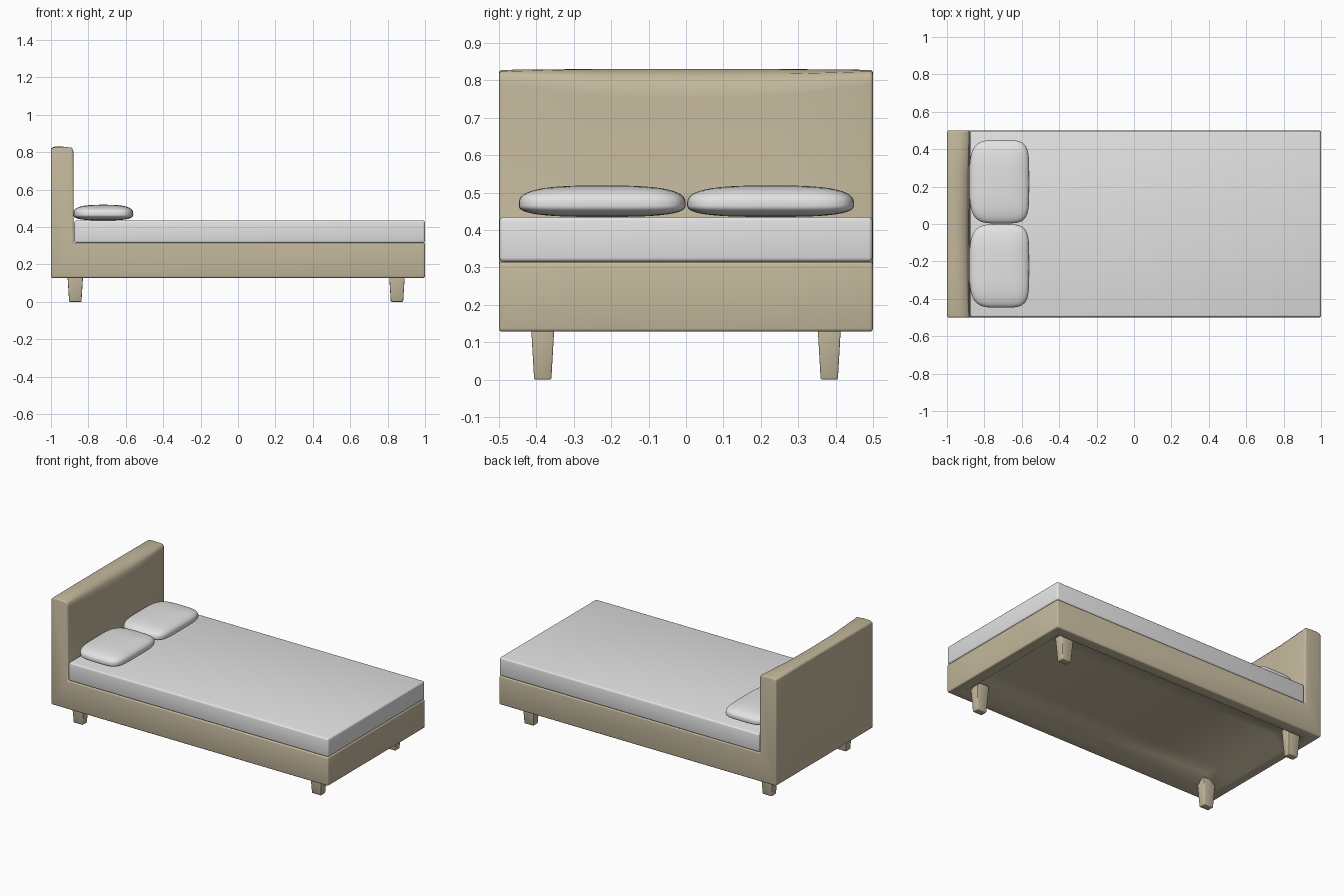
import bpy, bmesh, math

if "Cube" in bpy.data.objects:
    bpy.data.objects.remove(bpy.data.objects["Cube"])


def material(name, rgb):
    m = bpy.data.materials.new(name)
    m.diffuse_color = (*rgb, 1.0)
    m.use_nodes = True
    m.node_tree.nodes["Principled BSDF"].inputs["Base Color"].default_value = m.diffuse_color
    return m


TAN = material("tan upholstery", (0.55, 0.48, 0.335))
GREY = material("light grey bedding", (0.77, 0.77, 0.77))


def finish(name, bm, mat, bevel=0.0, segments=3, angle=50):
    """Turn a bmesh into a shaded, optionally bevelled object."""
    bmesh.ops.recalc_face_normals(bm, faces=bm.faces)
    me = bpy.data.meshes.new(name)
    bm.to_mesh(me)
    bm.free()
    me.materials.append(mat)
    ob = bpy.data.objects.new(name, me)
    bpy.context.collection.objects.link(ob)
    bpy.context.view_layer.objects.active = ob
    ob.select_set(True)
    if bevel:
        mod = ob.modifiers.new("soft edges", 'BEVEL')
        mod.width = bevel
        mod.segments = segments
        mod.limit_method = 'ANGLE'
        mod.angle_limit = math.radians(62)
        bpy.ops.object.modifier_apply(modifier=mod.name)
    bpy.ops.object.shade_smooth_by_angle(angle=math.radians(angle))
    ob.select_set(False)
    return ob


# Bed frame and headboard: L-shaped side profile lofted across the width,
# with the headboard's top front edge softer towards the middle
base = [(-1, 0.128), (1, 0.128), (1, 0.315), (-0.88, 0.315)]
crisp = [(-0.88, 0.79), (-0.881, 0.812), (-0.889, 0.824), (-0.93, 0.828), (-0.975, 0.828), (-1, 0.82)]
soft = [(-0.88, 0.75), (-0.885, 0.79), (-0.902, 0.815), (-0.94, 0.83), (-0.975, 0.831), (-1, 0.822)]
bm = bmesh.new()
rows = []
for y, k in ((-0.5, 0), (-0.25, 0.8), (0, 1), (0.25, 0.8), (0.5, 0)):
    top = [(a + (c - a) * k, b + (d - b) * k) for (a, b), (c, d) in zip(crisp, soft)]
    rows.append([bm.verts.new((x, y, z)) for x, z in base + top])
n = len(rows[0])
for r, s in zip(rows, rows[1:]):
    for i in range(n):
        j = (i + 1) % n
        bm.faces.new((r[i], r[j], s[j], s[i]))
bm.faces.new(rows[0])
bm.faces.new(rows[-1])
bmesh.ops.recalc_face_normals(bm, faces=bm.faces)
# hollow underside: flat rim, then a sloped wall up to the inner panel
under = [f for f in bm.faces if f.normal.z < -0.9]
bmesh.ops.inset_region(bm, faces=under, thickness=0.07, use_even_offset=True)
bmesh.ops.inset_region(bm, faces=under, thickness=0.09, use_even_offset=True)
for v in {v for f in under for v in f.verts}:
    v.co.z = 0.195
finish("bed_frame_with_headboard", bm, TAN, bevel=0.009)

# Four tapered legs, set into the underside
for end, cx in (("head", -0.87), ("foot", 0.85)):
    for side, cy in (("front", -0.383), ("back", 0.383)):
        bm = bmesh.new()
        bmesh.ops.create_cube(bm, size=1)
        for v in bm.verts:
            upper = v.co.z > 0
            hx, hy = (0.044, 0.033) if upper else (0.033, 0.023)
            v.co = (cx + math.copysign(hx, v.co.x), cy + math.copysign(hy, v.co.y),
                    0.175 if upper else 0.0)
        finish(f"{end}_{side}_leg", bm, TAN, bevel=0.004, segments=2)

# Mattress
bm = bmesh.new()
bmesh.ops.create_cube(bm, size=1)
for v in bm.verts:
    v.co = (0.062 + v.co.x * 1.875, v.co.y * 0.997, 0.375 + v.co.z * 0.12)
finish("mattress", bm, GREY, bevel=0.011)


# Pillows: puffy rounded boxes, softer at the headboard end
def squared(a, b, p):
    """Push a point of the unit circle out to a superellipse of power p."""
    s = (abs(a) ** p + abs(b) ** p) ** (-1 / p)
    return a * s, b * s


for name, cy in (("front_pillow", -0.224), ("back_pillow", 0.226)):
    bm = bmesh.new()
    bmesh.ops.create_uvsphere(bm, u_segments=64, v_segments=32, radius=1)
    for v in bm.verts:
        x, y, z = v.co
        r = math.hypot(x, y)
        px, py = squared(x / r, y / r, 5 if x > 0 else 3.8) if r > 1e-5 else (0, 0)
        r, z = squared(r, z, 2.9)
        v.co = (-0.72 + 0.16 * px * r, cy + 0.223 * py * r,
                0.468 + z * (0.051 if z > 0 else 0.033))
    finish(name, bm, GREY, angle=80)
